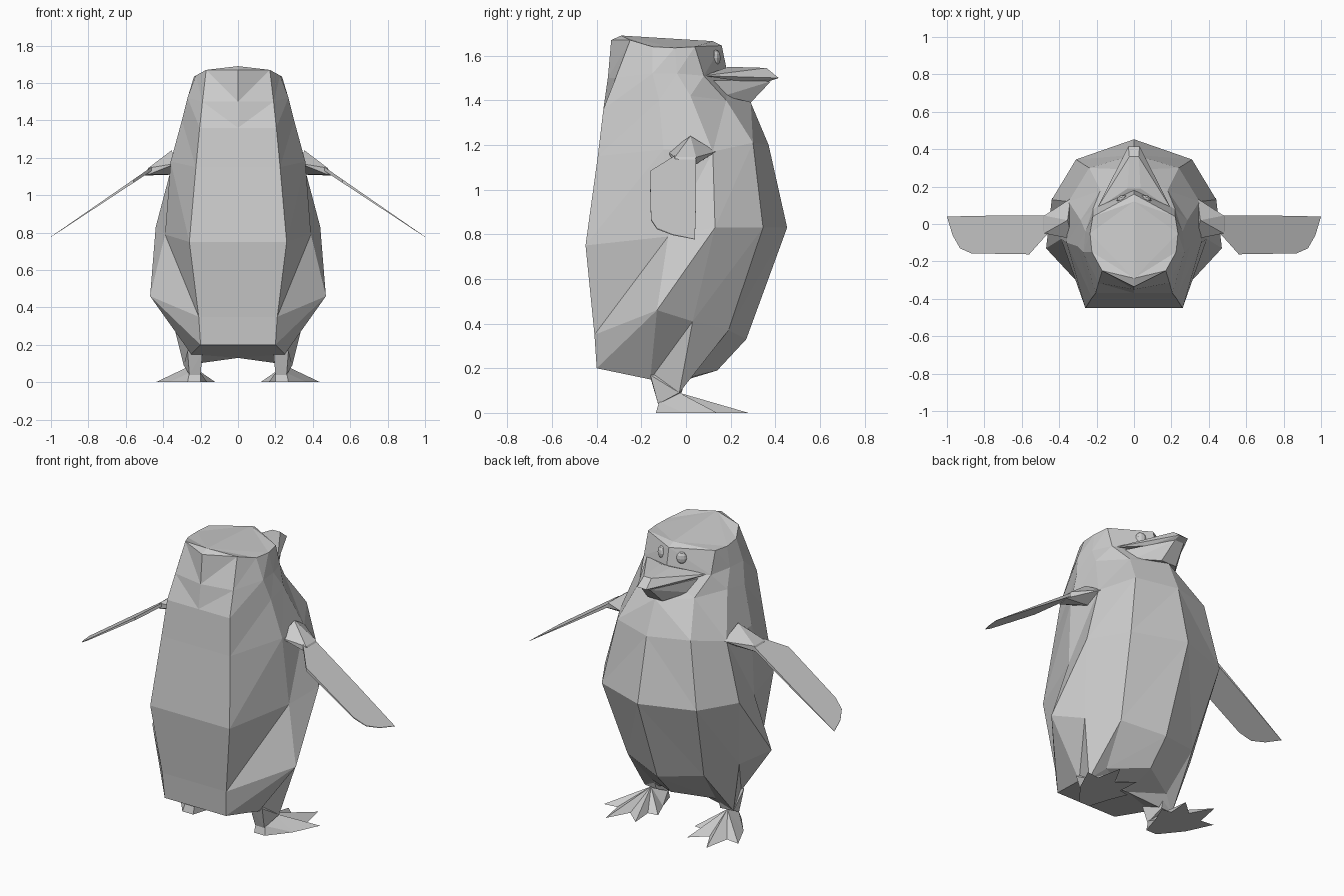
import bpy, bmesh
from mathutils import Vector

if "Cube" in bpy.data.objects:
    bpy.data.objects.remove(bpy.data.objects["Cube"])


def make(name, verts, faces=None):
    """Object from points; without faces the convex hull is used."""
    bm = bmesh.new()
    vs = [bm.verts.new(v) for v in verts]
    if faces is None:
        res = bmesh.ops.convex_hull(bm, input=vs)
        loose = [v for v in bm.verts if not v.link_faces]
        bmesh.ops.delete(bm, geom=loose, context='VERTS')
    else:
        for f in faces:
            bm.faces.new([vs[i] for i in f])
    bmesh.ops.recalc_face_normals(bm, faces=bm.faces)
    me = bpy.data.meshes.new(name)
    bm.to_mesh(me)
    bm.free()
    ob = bpy.data.objects.new(name, me)
    bpy.context.collection.objects.link(ob)
    return ob


def flip(p, s):
    return (p[0] * s, p[1], p[2])


def pair(name, verts, faces=None):
    for side, s in (("right", 1), ("left", -1)):
        make(f"{side}_{name}", [flip(p, s) for p in verts], faces)


def both(pts):
    return [flip(p, s) for p in pts for s in (1, -1)]


# Body: half rings from back corner round to front centre, bottom to crown
rings = [
    [(.20, -.40, .20), (.25, -.16, .15), (.29, -.03, .09), (.21, .02, .16), (0, .14, .19)],
    [(.21, -.41, .35), (.47, -.13, .46), (.37, .03, .41), (.25, .19, .37), (0, .27, .33)],
    [(.26, -.45, .75), (.39, -.08, .79), (.44, .13, .83), (.31, .345, .83), (0, .453, .83)],
    [(.225, -.395, 1.15), (.36, -.10, 1.18), (.35, .12, 1.17), (.24, .30, 1.21), (0, .37, 1.20)],
    [(.205, -.37, 1.36), (.30, -.12, 1.40), (.285, .02, 1.42), (.18, .18, 1.40), (0, .29, 1.39)],
    [(.19, -.315, 1.50), (.27, -.15, 1.52), (.26, -.04, 1.52), (.22, .08, 1.51), (0, .19, 1.50)],
    [(.17, -.25, 1.67), (.225, -.15, 1.64), (.235, -.05, 1.635), (.22, .04, 1.64), (0, .16, 1.645)],
]
back_bulge = [0, 0, 0, 0, 0, .035, .085]
verts, faces = [], []
for ring, d in zip(rings, back_bulge):
    _, y, z = ring[0]
    verts += [(0, y - d, z)] + ring + [flip(p, -1) for p in ring[-2::-1]]
n = 10
for r in range(len(rings) - 1):
    for i in range(n):
        a, b = r * n + i, r * n + (i + 1) % n
        c, d = a + n, b + n
        # mirrored diagonals keep the two halves alike
        if i < n // 2:
            faces += [(a, b, d), (a, d, c)]
        else:
            faces += [(a, b, c), (b, d, c)]
top = (len(rings) - 1) * n
verts += [(0, -.06, .13), (0, -.29, 1.69), (0, .12, 1.665)]
under, crown, brow = top + n, top + n + 1, top + n + 2
faces += [(i, (i + 1) % n, under) for i in range(n)]
for i in range(n):
    centre = brow if i in (3, 4, 5, 6) else crown
    faces.append((top + i, top + (i + 1) % n, centre))
faces += [(top + 3, brow, crown), (top + 7, brow, crown)]
make("body", verts, faces)

# Beak: upper and lower halves
make("upper_beak", both([(.20, .08, 1.51), (.035, .19, 1.55), (.025, .36, 1.545),
                         (.03, .415, 1.50), (.10, .24, 1.485), (.03, .37, 1.485)]))
make("lower_beak", both([(.17, .11, 1.49), (.03, .38, 1.485), (.035, .33, 1.44),
                         (.05, .29, 1.39), (.14, .17, 1.42)]))

# Eyes
for side, s in (("right", 1), ("left", -1)):
    bpy.ops.mesh.primitive_uv_sphere_add(segments=10, ring_count=6, location=(.065 * s, .133, 1.59))
    eye = bpy.context.object
    eye.name = side + "_eye"
    eye.scale = (.03, .02, .036)
    eye.rotation_euler = (0, 0, -.45 * s)

# Shoulders
pair("shoulder", [(.33, -.08, 1.17), (.355, .02, 1.24), (.34, .135, 1.17), (.35, .04, 1.11),
                  (.48, .045, 1.145), (.48, -.05, 1.145), (.50, .03, 1.105), (.48, -.05, 1.11)])

# Flippers: thin sloping blades
outline = [(.47, .045), (.75, .045), (1.0, .04), (.97, -.06), (.93, -.13),
           (.87, -.157), (.56, -.162), (.46, -.05)]
blade = []
for x, y in outline:
    z = 1.135 - .675 * (x - .47)
    t = .018 * (1.05 - x) / .5
    blade += [(x, y, z + t / 2), (x, y, z - t / 2)]
pair("flipper", blade)

# Legs
pair("leg", [(.20, -.125, .04), (.26, -.125, .04), (.29, -.03, .09), (.21, -.02, .09),
             (.19, -.16, .16), (.27, -.16, .17), (.21, 0, .16)])

# Webbed feet: toed outline fanned up to the ankle
sole = [(.20, -.135), (.27, -.135), (.37, -.01), (.44, .14), (.36, .13), (.33, .28),
        (.26, .15), (.17, .23), (.18, .10), (.12, .09), (.165, -.02)]
foot = [(x, y, 0) for x, y in sole] + [(.20, -.12, .05), (.26, -.12, .05), (.25, -.03, .09)]
k = len(sole)
a, b, ankle = k, k + 1, k + 2
foot_faces = [tuple(range(k)), (0, 1, b, a), (1, 2, b), (2, ankle, b), (a, b, ankle),
              (k - 1, 0, a), (k - 1, a, ankle)]
foot_faces += [(i, i + 1, ankle) for i in range(2, k - 1)]
pair("foot", foot, foot_faces)
